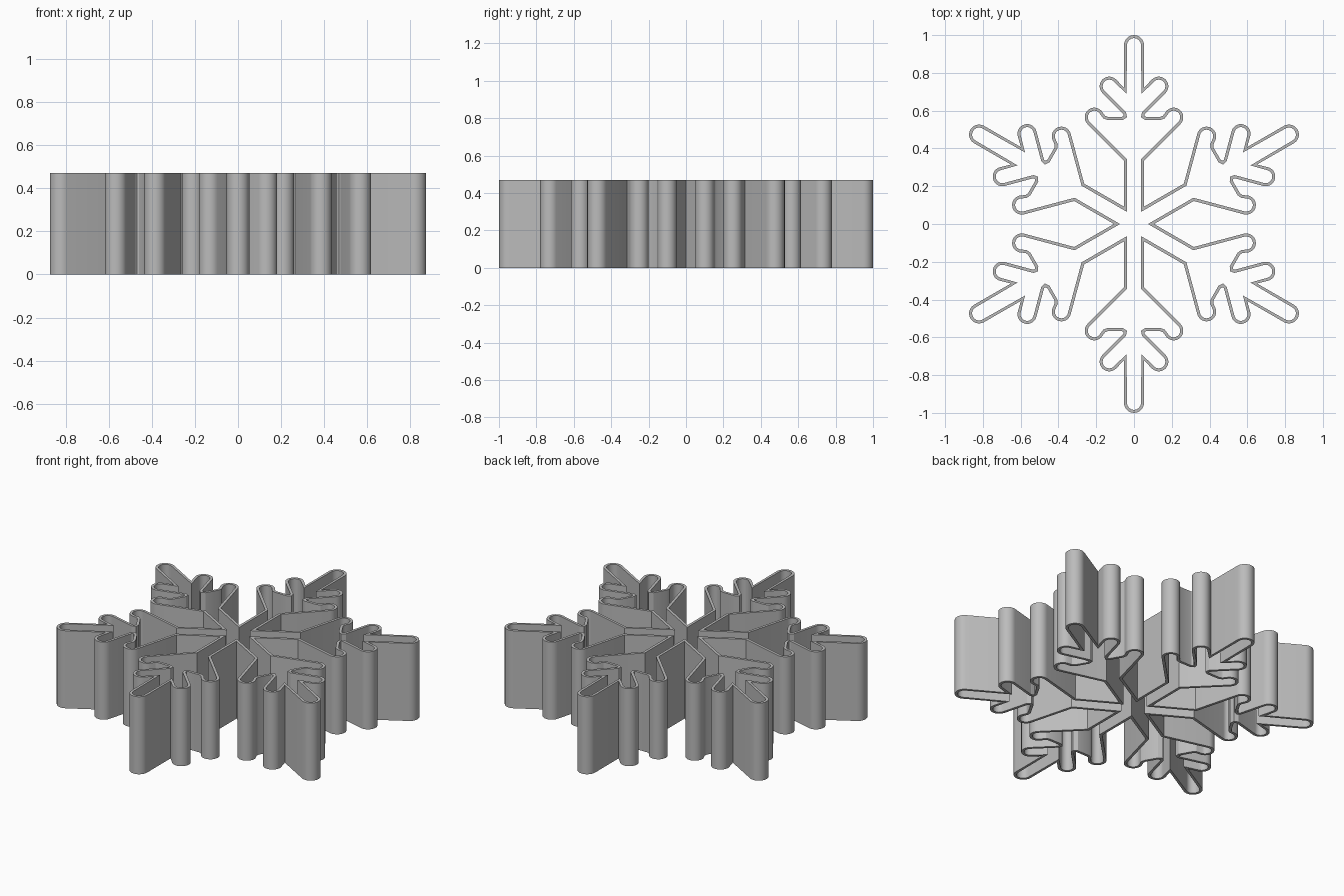
import bpy
import bmesh
import math
from mathutils import Vector, Matrix

HEIGHT = 0.47
WALL = 0.016
HALF_WIDTH = 0.053   # half the width of an arm

if "Cube" in bpy.data.objects:
    bpy.data.objects.remove(bpy.data.objects["Cube"], do_unlink=True)

grey = bpy.data.materials.new("plain grey")
grey.use_nodes = True
colour = (0.5, 0.5, 0.5, 1)
grey.diffuse_color = colour
grey.node_tree.nodes["Principled BSDF"].inputs["Base Color"].default_value = colour


def arc(cx, cy, radius, start, end, steps):
    angles = [math.radians(start + (end - start) * i / steps) for i in range(steps + 1)]
    return [Vector((cx + radius * math.cos(a), cy + radius * math.sin(a))) for a in angles]


def half_arm():
    """Right side of the upright arm, from the notch between arms to the tip."""
    pts = [Vector((HALF_WIDTH, HALF_WIDTH * math.sqrt(3))), Vector((HALF_WIDTH, 0.335))]
    pts += arc(0.21, 0.565, 0.051, -45, 135, 14)                    # long branch
    pts += [Vector(p) for p in ((0.153, 0.573), (0.138, 0.567), (0.064, 0.567),
                                (0.055, 0.573), (0.057, 0.583))]    # branch crotch
    pts += arc(0.131, 0.729, 0.051, -45, 135, 14)                   # short branch
    pts.append(Vector((HALF_WIDTH, 0.722)))
    pts += arc(0, 1 - HALF_WIDTH, HALF_WIDTH, 0, 90, 7)             # arm tip
    return pts


def inset(loop, distance):
    """Offset a counter-clockwise loop inwards with limited mitres."""
    result = []
    for i, p in enumerate(loop):
        before = (p - loop[i - 1]).normalized()
        after = (loop[(i + 1) % len(loop)] - p).normalized()
        n1, n2 = Vector((-before.y, before.x)), Vector((-after.y, after.x))
        mid = (n1 + n2).normalized()
        result.append(p + mid * distance / max(mid.dot(n1), 0.45))
    return result


# Full outline: mirror the half arm, then repeat it around the centre
right = half_arm()
left = [Vector((-p.x, p.y)) for p in reversed(right[1:-1])]
outline = []
for k in range(6):
    turn = Matrix.Rotation(math.radians(60 * k), 2)
    outline += [turn @ p for p in right + left]

# Thin wall, open at the top and bottom
bm = bmesh.new()
inner = inset(outline, WALL)
rings = [[bm.verts.new((p.x, p.y, z)) for p in loop]
         for loop, z in ((outline, 0), (outline, HEIGHT), (inner, HEIGHT), (inner, 0))]
count = len(outline)
for r in range(4):
    a, b = rings[r], rings[(r + 1) % 4]
    for i in range(count):
        j = (i + 1) % count
        bm.faces.new((a[i], a[j], b[j], b[i]))
bmesh.ops.recalc_face_normals(bm, faces=bm.faces)
mesh = bpy.data.meshes.new("snowflake_wall")
bm.to_mesh(mesh)
bm.free()
mesh.materials.append(grey)

wall = bpy.data.objects.new("snowflake_wall", mesh)
bpy.context.collection.objects.link(wall)
bpy.ops.object.select_all(action="DESELECT")
wall.select_set(True)
bpy.context.view_layer.objects.active = wall
bpy.ops.object.shade_smooth_by_angle(angle=math.radians(30))
